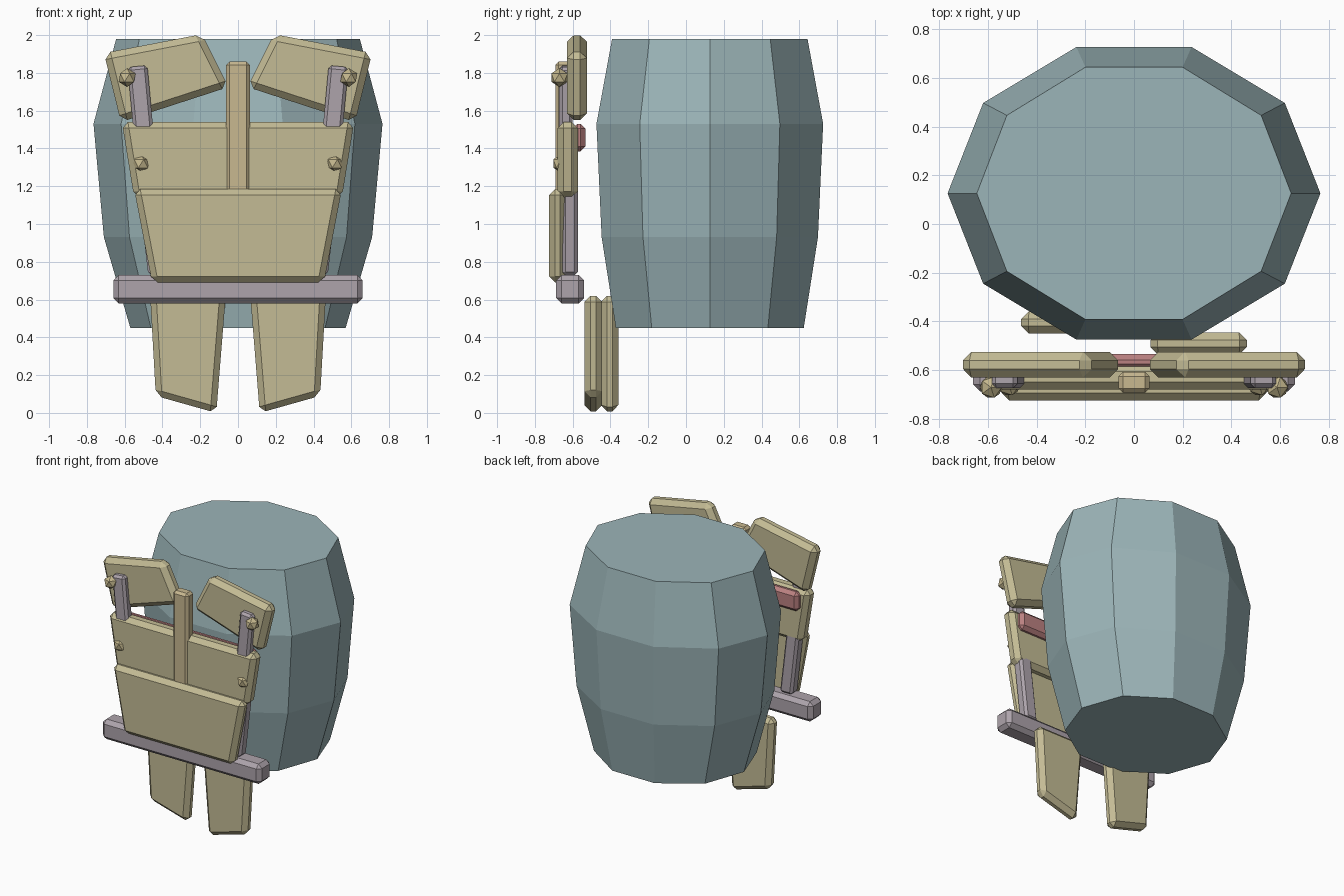
import bpy, bmesh, math

if "Cube" in bpy.data.objects:
    bpy.data.objects.remove(bpy.data.objects["Cube"])


def material(name, rgb):
    m = bpy.data.materials.new(name)
    m.diffuse_color = (*rgb, 1)
    m.use_nodes = True
    m.node_tree.nodes["Principled BSDF"].inputs["Base Color"].default_value = m.diffuse_color
    return m


WOOD = material("wood", (0.55, 0.50, 0.30))
POST = material("post_wood", (0.58, 0.48, 0.28))
STRAP = material("strap", (0.42, 0.37, 0.41))
RED = material("red_bar", (0.50, 0.22, 0.22))
TEAL = material("barrel", (0.33, 0.46, 0.48))
BRASS = material("brass", (0.56, 0.48, 0.27))


def finish(bm, name, mat):
    bmesh.ops.recalc_face_normals(bm, faces=bm.faces[:])
    me = bpy.data.meshes.new(name)
    bm.to_mesh(me)
    bm.free()
    me.materials.append(mat)
    ob = bpy.data.objects.new(name, me)
    bpy.context.collection.objects.link(ob)
    return ob


def plank(name, outline, y0, y1, mat, bevel=0.032, flip=1):
    """Chamfered board: an x/z outline extruded from y0 (front) to y1 (back)."""
    bm = bmesh.new()
    face = bm.faces.new([bm.verts.new((flip * x, y0, z)) for x, z in outline])
    ext = bmesh.ops.extrude_face_region(bm, geom=[face])
    for v in ext["geom"]:
        if isinstance(v, bmesh.types.BMVert):
            v.co.y = y1
    bmesh.ops.recalc_face_normals(bm, faces=bm.faces[:])
    bmesh.ops.bevel(bm, geom=bm.edges[:], offset=bevel, segments=1,
                    profile=0.5, affect='EDGES')
    return finish(bm, name, mat)


def rect(x0, x1, z0, z1):
    return [(x0, z0), (x1, z0), (x1, z1), (x0, z1)]


# barrel: ten-sided rings (z, x radius, y radius)
rings = [(0.45, 0.57, 0.523), (0.93, 0.71, 0.602),
         (1.53, 0.765, 0.631), (1.98, 0.645, 0.544)]
bm = bmesh.new()
loops = [[bm.verts.new((rx * math.cos(i * math.tau / 10),
                        0.126 + ry * math.sin(i * math.tau / 10), z))
          for i in range(10)] for z, rx, ry in rings]
for a, b in zip(loops, loops[1:]):
    for i in range(10):
        j = (i + 1) % 10
        bm.faces.new((a[i], a[j], b[j], b[i]))
bm.faces.new(loops[0])
bm.faces.new(loops[-1])
finish(bm, "barrel", TEAL)

# chest boards, post, belt and rear bar
plank("lower_panel", [(-0.455, 0.69), (0.455, 0.69), (0.55, 1.185), (-0.55, 1.185)],
      -0.725, -0.635, WOOD)
plank("middle_panel", [(-0.55, 1.14), (0.55, 1.14), (0.615, 1.54), (-0.615, 1.54)],
      -0.68, -0.573, WOOD)
plank("centre_post", rect(-0.063, 0.063, 1.15, 1.86), -0.692, -0.607, POST, 0.018)
plank("belt", rect(-0.66, 0.66, 0.58, 0.73), -0.687, -0.54, STRAP, 0.028)
plank("rear_bar", rect(-0.55, 0.55, 1.385, 1.53), -0.60, -0.533, RED, 0.025)

# paired parts, mirrored left and right
for side, s in (("left", -1), ("right", 1)):
    plank(f"{side}_shoulder_flap",
          [(0.05, 1.725), (0.62, 1.54), (0.71, 1.905), (0.19, 2.005)],
          -0.63, -0.525, WOOD, 0.035, s)
    plank(f"{side}_upper_strap",
          [(0.445, 1.46), (0.55, 1.46), (0.585, 1.83), (0.48, 1.84)],
          -0.672, -0.60, STRAP, 0.017, s)
    plank(f"{side}_lower_strap",
          [(0.37, 0.73), (0.475, 0.73), (0.53, 1.20), (0.425, 1.20)],
          -0.655, -0.573, STRAP, 0.017, s)
    # the legs are staggered in depth
    y = -0.537 if s > 0 else -0.45
    plank(f"{side}_leg",
          [(0.115, 0.0), (0.435, 0.09), (0.465, 0.62), (0.065, 0.62)],
          y, y + 0.092, WOOD, 0.032, s)
    for label, x, yc, z in (("upper", 0.587, -0.67, 1.775),
                            ("lower", 0.513, -0.66, 1.32)):
        bm = bmesh.new()
        bmesh.ops.create_icosphere(bm, subdivisions=1, radius=0.05)
        bmesh.ops.translate(bm, verts=bm.verts[:], vec=(s * x, yc, z))
        finish(bm, f"{side}_{label}_rivet", BRASS)
